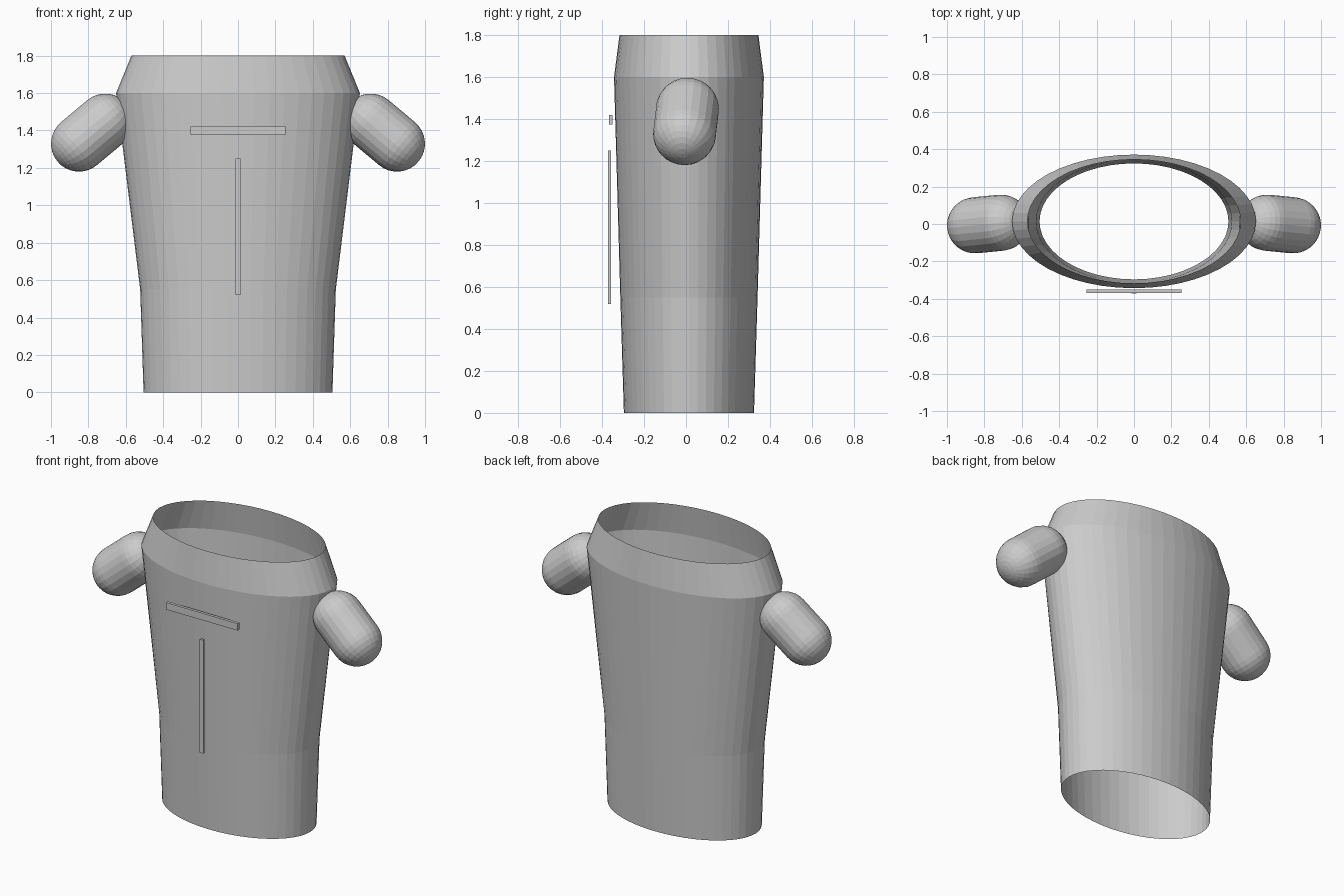
import bpy, bmesh, math
from mathutils import Vector

if "Cube" in bpy.data.objects:
    bpy.data.objects.remove(bpy.data.objects["Cube"])

CY = 0.014  # torso centre in y


def new_object(name, bm):
    bmesh.ops.recalc_face_normals(bm, faces=bm.faces)
    mesh = bpy.data.meshes.new(name)
    bm.to_mesh(mesh)
    bm.free()
    obj = bpy.data.objects.new(name, mesh)
    bpy.context.collection.objects.link(obj)
    return obj


def loft(bm, rings):
    """Bridge consecutive rings of vertices with quads."""
    n = len(rings[0])
    for a, b in zip(rings, rings[1:]):
        for i in range(n):
            j = (i + 1) % n
            bm.faces.new((a[i], a[j], b[j], b[i]))


def torso(name, profile, sides=48):
    bm = bmesh.new()
    rings = []
    for z, rx, ry in profile:
        angles = [2 * math.pi * i / sides for i in range(sides)]
        rings.append([bm.verts.new((rx * math.cos(a), CY + ry * math.sin(a), z)) for a in angles])
    loft(bm, rings)
    return new_object(name, bm)


def capsule(name, start, end, radius, sides=24, steps=8):
    start, end = Vector(start), Vector(end)
    axis = end - start
    turn = axis.to_track_quat('Z', 'Y')
    half = axis.length / 2
    bm = bmesh.new()
    rings = []
    # Two hemispheres, pulled apart along the axis
    for sign in (-1, 1):
        for k in range(steps):
            t = math.pi / 2 * (k / steps if sign > 0 else (k + 1) / steps - 1)
            r, z = radius * math.cos(t), radius * math.sin(t) + sign * half
            rings.append([bm.verts.new((r * math.cos(2 * math.pi * i / sides),
                                        r * math.sin(2 * math.pi * i / sides), z))
                          for i in range(sides)])
    loft(bm, rings)
    for ring, z in ((rings[0], -half - radius), (rings[-1], half + radius)):
        pole = bm.verts.new((0, 0, z))
        for i in range(sides):
            bm.faces.new((ring[i], ring[(i + 1) % sides], pole))
    mid = (start + end) / 2
    for v in bm.verts:
        v.co = turn @ v.co + mid
    return new_object(name, bm)


def box(name, lo, hi):
    bm = bmesh.new()
    bmesh.ops.create_cube(bm, size=1)
    lo, hi = Vector(lo), Vector(hi)
    for v in bm.verts:
        v.co = (lo + hi) / 2 + v.co * (hi - lo)
    return new_object(name, bm)


# Open garment body: hem, waist, shoulder line, neck opening
torso("body", [(0, 0.505, 0.31), (0.55, 0.523, 0.327),
               (1.6, 0.652, 0.357), (1.8, 0.57, 0.331)])

# Short rounded sleeves, one per side
for side, s in (("left", -1), ("right", 1)):
    capsule(side + "_sleeve", (s * 0.71, 0.007, 1.447), (s * 0.85, -0.007, 1.33), 0.15)

# Front details: vertical closure and chest strip
box("front_closure", (-0.013, -0.372, 0.52), (0.013, -0.358, 1.25))
box("chest_strip", (-0.255, -0.368, 1.375), (0.255, -0.35, 1.42))
